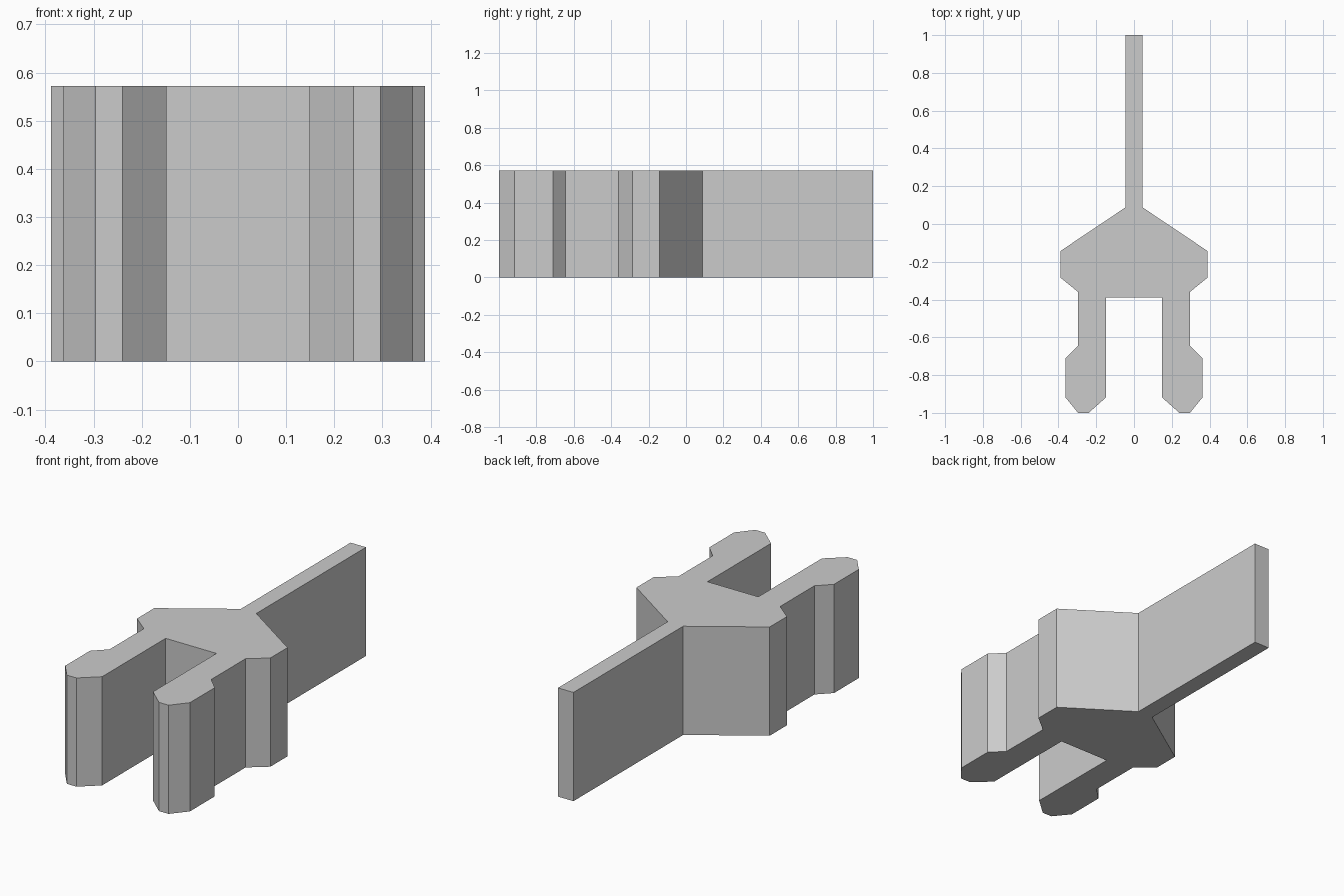
import bpy
import bmesh

HEIGHT = 0.572

cube = bpy.data.objects.get("Cube")
if cube:
    bpy.data.objects.remove(cube, do_unlink=True)

# Single plain grey material
grey = bpy.data.materials.new("plain_grey")
grey.use_nodes = True
colour = (0.6, 0.6, 0.6, 1.0)
grey.diffuse_color = colour
grey.node_tree.nodes["Principled BSDF"].inputs["Base Color"].default_value = colour

# Left half of the outline, from the tail end round to the slot
half = [
    (0.045, 1.0), (0.045, 0.088),                       # tail blade
    (0.388, -0.142), (0.388, -0.285), (0.296, -0.36),   # shoulder
    (0.296, -0.645), (0.363, -0.712),                   # prong and barb
    (0.363, -0.918), (0.296, -1.0), (0.24, -1.0),       # prong tip
    (0.148, -0.918), (0.148, -0.39),                    # inner slot
]
outline = half + [(-x, y) for x, y in reversed(half)]

# Extrude the mirrored outline into a solid clip
bm = bmesh.new()
base = bm.faces.new([bm.verts.new((x, y, 0)) for x, y in outline])
result = bmesh.ops.extrude_face_region(bm, geom=[base], use_keep_orig=True)
top = [v for v in result["geom"] if isinstance(v, bmesh.types.BMVert)]
bmesh.ops.translate(bm, verts=top, vec=(0, 0, HEIGHT))
bmesh.ops.recalc_face_normals(bm, faces=bm.faces)

mesh = bpy.data.meshes.new("forked_clip")
bm.to_mesh(mesh)
bm.free()
mesh.materials.append(grey)
clip = bpy.data.objects.new("forked_clip", mesh)
bpy.context.collection.objects.link(clip)
